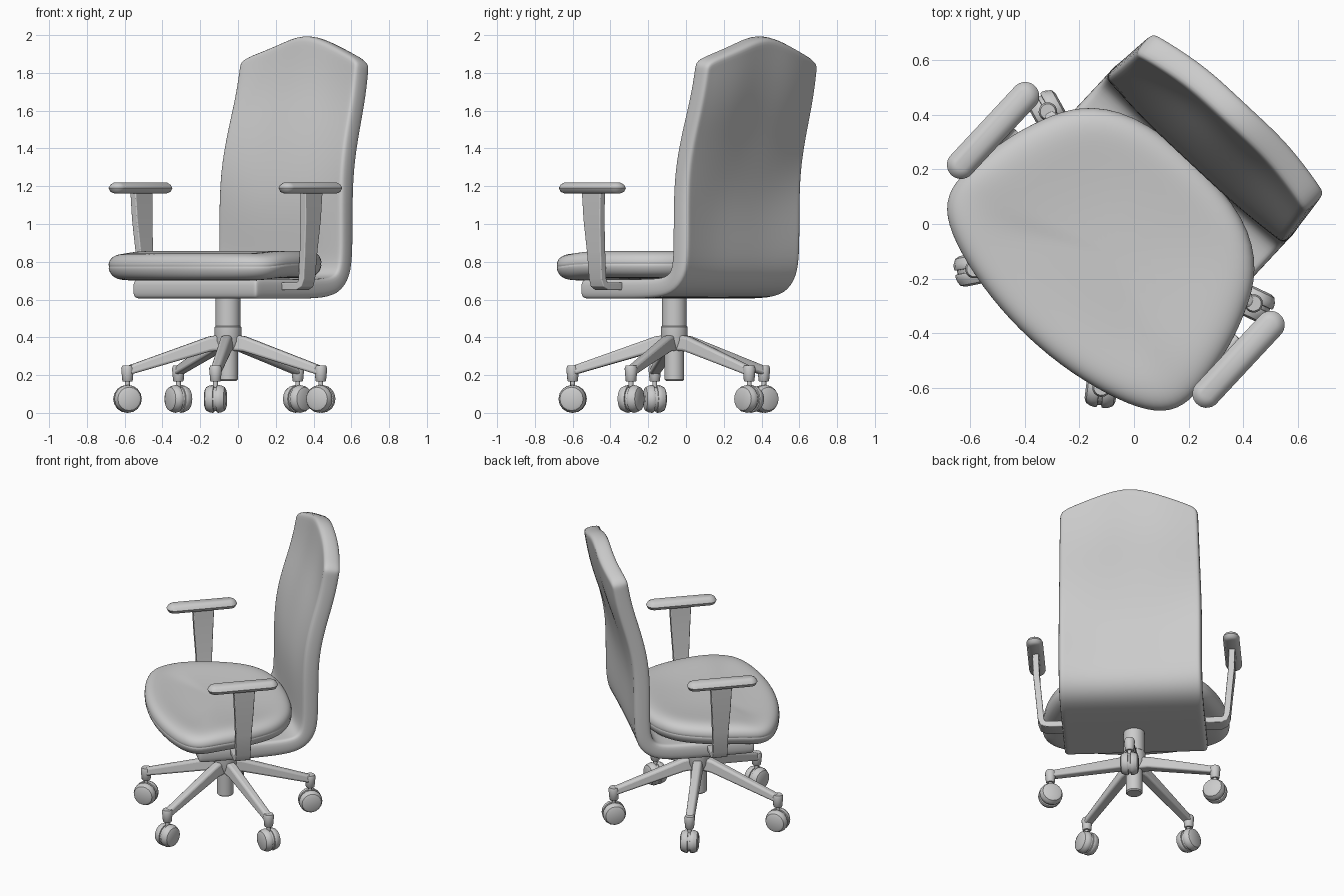
import bpy, bmesh, math
from mathutils import Matrix, Vector

if "Cube" in bpy.data.objects:
    bpy.data.objects.remove(bpy.data.objects["Cube"])

# Chair is modelled facing -y around its column, then turned into place
PLACE = Matrix.Translation((-0.053, -0.062, 0)) @ Matrix.Rotation(math.radians(-43), 4, 'Z')


def finish(name, bm, angle=40, bevel=0, subsurf=0, thick=0):
    bmesh.ops.recalc_face_normals(bm, faces=bm.faces)
    me = bpy.data.meshes.new(name)
    bm.to_mesh(me)
    bm.free()
    ob = bpy.data.objects.new(name, me)
    bpy.context.collection.objects.link(ob)
    me.transform(PLACE)
    if thick:
        m = ob.modifiers.new("thickness", 'SOLIDIFY')
        m.thickness, m.offset = thick, 0
    if bevel:
        m = ob.modifiers.new("bevel", 'BEVEL')
        m.width, m.segments, m.limit_method = bevel, 3, 'ANGLE'
    if subsurf:
        m = ob.modifiers.new("subsurf", 'SUBSURF')
        m.levels = m.render_levels = subsurf
    bpy.context.view_layer.objects.active = ob
    ob.select_set(True)
    bpy.ops.object.shade_smooth_by_angle(angle=math.radians(angle))
    ob.select_set(False)
    return ob


def loft(bm, rings):
    vs = [[bm.verts.new(p) for p in r] for r in rings]
    n = len(vs[0])
    for a, b in zip(vs, vs[1:]):
        for i in range(n):
            bm.faces.new((a[i], a[(i + 1) % n], b[(i + 1) % n], b[i]))
    bm.faces.new(vs[0])
    bm.faces.new(vs[-1])


def lathe(bm, profile, mat=Matrix(), n=24):
    # profile: (radius, height) along the local z of mat
    loft(bm, [[mat @ Vector((r * math.cos(t), r * math.sin(t), h))
               for t in (2 * math.pi * i / n for i in range(n))] for r, h in profile])


# One-piece shell: plate under the seat bending up into the backrest,
# pushed forward at the lumbar and hollowed towards the top
path = [(-0.265, .656), (-0.235, .656), (0, .656), (.24, .656), (.375, .672), (.44, .74), (.456, .86),
        (.454, 1.1), (.46, 1.3), (.493, 1.5), (.536, 1.68), (.567, 1.83), (.585, 1.96), (.592, 2.0)]
cols = [-.45, -.42, -.34, -.2, -.06, .06, .2, .34, .42, .45]
bm = bmesh.new()
grid = []
for v, z in path:
    row = []
    for u in cols:
        a = abs(u)
        top = 1.998 - .33 * max(a - .05, 0) - (.025 if a > .43 else 0)
        f = max(0, (z - 1.2) / .8)
        zz = z if f == 0 else 1.2 + f * (top - 1.2)
        lumbar = max(0, 1 - abs(z - 1.0) / .32)
        hollow = min(1, max(0, (z - 1.2) / .5))
        bulge = (.045 * hollow - .032 * lumbar) * min(1, 1.25 * (1 - (u / .45) ** 2))
        row.append(bm.verts.new((u * (1 - .04 * f), v + bulge, zz)))
    grid.append(row)
for a, b in zip(grid, grid[1:]):
    for i in range(len(cols) - 1):
        bm.faces.new((a[i], a[i + 1], b[i + 1], b[i]))
finish("back_shell", bm, thick=.103, subsurf=2, angle=60)

# Seat cushion with a seam groove around the side, front dropping a little
half = [(.2, -.478), (.4, -.432), (.535, -.37), (.59, -.285), (.587, -.17), (.56, 0),
        (.515, .13), (.45, .265), (.29, .38)]
outline = [(0, -.492)] + half + [(0, .41)] + [(-x, y) for x, y in reversed(half)]
bm = bmesh.new()
loft(bm, [[(x * s, (y + .05) * s - .05, z - (.014 if y * s < -.2 else 0)) for x, y in outline] for s, z in
          [(.3, .712), (.8, .712), (.93, .72), (.985, .752), (1, .782), (.99, .788), (1, .794),
           (.99, .825), (.94, .85), (.83, .862), (.6, .848), (.25, .836)]])
finish("seat", bm, subsurf=2, angle=60)

for side, s in (("left", -1), ("right", 1)):
    # Armrest pad: flattened capsule
    bm = bmesh.new()
    rings = []
    for inset, z in [(.03, 1.162), (.01, 1.17), (0, 1.19), (.01, 1.208), (.03, 1.22)]:
        r = .052 - inset
        ring = []
        for i in range(24):
            t = 2 * math.pi * (i + .5) / 24
            ring.append((s * .615 + r * math.cos(t),
                         -.02 + r * math.sin(t) + (.172 if i < 12 else -.172), z))
        rings.append(ring)
    loft(bm, rings)
    finish(side + "_arm_pad", bm, angle=50)

    # Armrest post: tapered strip from under the seat, bending upwards
    # stations: x, z, strip normal (x, z), half width
    bm = bmesh.new()
    rings = []
    for x, z, nx, nz, w in [(.40, .67, 0, 1, .05), (.55, .67, 0, 1, .05), (.572, .682, -.7, .7, .048),
                            (.582, .71, -1, 0, .046), (.594, .85, -1, 0, .05), (.61, 1.02, -1, 0, .06),
                            (.615, 1.175, -1, 0, .068)]:
        t = .02
        rings.append([(s * (x + k * nx * t), -.012 + j * w, z + k * nz * t)
                      for j, k in ((-1, -1), (1, -1), (1, 1), (-1, 1))])
    loft(bm, rings)
    finish(side + "_arm_post", bm, bevel=.012)

# Gas column and hub
bm = bmesh.new()
lathe(bm, [(.045, .17), (.052, .177), (.052, .34), (.06, .34), (.071, .38), (.071, .455),
           (.066, .46), (.066, .63)], n=32)
finish("column", bm, angle=30)

# Five-star base with casters
for i in range(5):
    spin = Matrix.Rotation(math.radians(72 * i), 4, 'Z')
    bm = bmesh.new()
    loft(bm, [[spin @ Vector(p) for p in
               ((-w, r, lo), (w, r, lo), (w * .75, r, hi), (-w * .75, r, hi))]
              for r, w, lo, hi in ((.03, .036, .33, .415), (.1, .036, .325, .405), (.545, .03, .198, .248))])
    finish(f"base_leg_{i + 1}", bm, bevel=.014)

    bm = bmesh.new()
    end = spin @ Matrix.Translation((0, .542, 0))
    lathe(bm, [(.024, .165), (.028, .17), (.034, .235), (.028, .25)], end, 16)
    lathe(bm, [(.013, .09), (.013, .17)], end, 12)
    finish(f"caster_socket_{i + 1}", bm)

    bm = bmesh.new()
    axle = spin @ Matrix.Translation((0, .542, .074)) @ Matrix.Rotation(math.pi / 2, 4, 'Y')
    wheel = [(.045, .057), (.062, .05), (.071, .032), (.074, .015), (.071, .008)]
    lathe(bm, [(r, -h) for r, h in wheel] + [(.064, -.007), (.064, .007)] + wheel[::-1], axle, 16)
    finish(f"caster_{i + 1}", bm)
